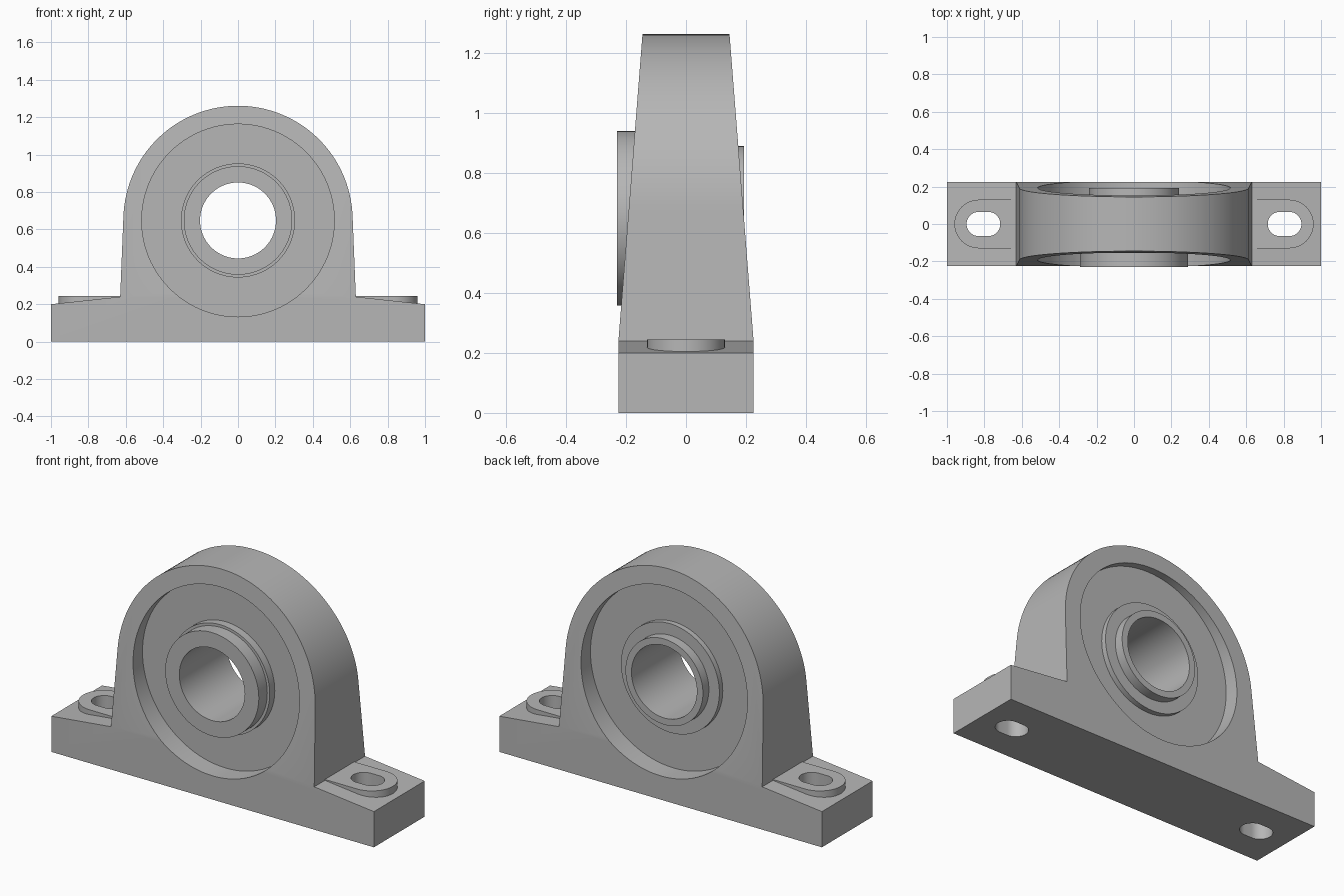
import bpy, bmesh, math

cube = bpy.data.objects.get("Cube")
if cube:
    bpy.data.objects.remove(cube, do_unlink=True)

# One cast grey for the whole model
grey = bpy.data.materials.new("cast_grey")
grey.use_nodes = True
COLOUR = (0.47, 0.47, 0.47, 1)
grey.diffuse_color = COLOUR
grey.node_tree.nodes["Principled BSDF"].inputs["Base Color"].default_value = COLOUR

CZ = 0.648          # height of the bore axis
SHOULDER = 0.24     # height where the housing meets the foot


def finish(bm, name):
    bmesh.ops.recalc_face_normals(bm, faces=bm.faces[:])
    mesh = bpy.data.meshes.new(name)
    bm.to_mesh(mesh)
    bm.free()
    mesh.materials.append(grey)
    obj = bpy.data.objects.new(name, mesh)
    bpy.context.collection.objects.link(obj)
    return obj


def skin(bm, a, b):
    """Close two matching vertex loops into a solid."""
    n = len(a)
    bm.faces.new(a)
    bm.faces.new(b[::-1])
    for i in range(n):
        j = (i + 1) % n
        bm.faces.new((a[i], b[i], b[j], a[j]))


def prism_y(bm, outline, depth):
    """Solid from an (x, z) outline; depth(z) gives the half thickness."""
    skin(bm, [bm.verts.new((x, -depth(z), z)) for x, z in outline],
         [bm.verts.new((x, depth(z), z)) for x, z in outline])


def prism_z(name, outline, z0, z1):
    bm = bmesh.new()
    skin(bm, [bm.verts.new((x, y, z0)) for x, y in outline],
         [bm.verts.new((x, y, z1)) for x, y in outline])
    return finish(bm, name)


def lathe(name, profile, steps=96):
    """Revolve a closed (radius, y) profile about the bore axis."""
    bm = bmesh.new()
    rings = []
    for i in range(steps):
        a = 2 * math.pi * i / steps
        rings.append([bm.verts.new((r * math.cos(a), y, CZ + r * math.sin(a)))
                      for r, y in profile])
    n = len(profile)
    for i in range(steps):
        p, q = rings[i], rings[(i + 1) % steps]
        for k in range(n):
            m = (k + 1) % n
            bm.faces.new((p[k], p[m], q[m], q[k]))
    return finish(bm, name)


def disc(name, r, y0, y1, steps=96):
    bm = bmesh.new()
    ang = [2 * math.pi * i / steps for i in range(steps)]
    skin(bm, *[[bm.verts.new((r * math.cos(a), y, CZ + r * math.sin(a)))
                for a in ang] for y in (y0, y1)])
    return finish(bm, name)


def stadium(x0, x1, r, steps=20):
    """Round-ended slot outline between two end centres."""
    pts = []
    for cx, start in ((x1, -math.pi / 2), (x0, math.pi / 2)):
        for i in range(steps + 1):
            a = start + math.pi * i / steps
            pts.append((cx + r * math.cos(a), r * math.sin(a)))
    return pts


def cut(target, cutter):
    mod = target.modifiers.new("cut", "BOOLEAN")
    mod.operation = "DIFFERENCE"
    mod.solver = "EXACT"
    mod.object = cutter
    bpy.context.view_layer.objects.active = target
    bpy.ops.object.modifier_apply(modifier=mod.name)


# Foot and arched housing, joined into one casting
bm = bmesh.new()
prism_y(bm, [(-1, 0), (1, 0), (1, 0.2), (0.63, SHOULDER),
             (-0.63, SHOULDER), (-1, 0.2)], lambda z: 0.225)
R = 0.613
arch = [(0.63, SHOULDER)]
for i in range(65):
    a = math.radians(2) + math.radians(176) * i / 64
    arch.append((R * math.cos(a), CZ + R * math.sin(a)))
arch.append((-0.63, SHOULDER))
prism_y(bm, arch, lambda z: 0.225 - 0.08 * (z - SHOULDER) / 1.02)
bmesh.ops.remove_doubles(bm, verts=bm.verts[:], dist=1e-5)
inner = [f for f in bm.faces if len(f.verts) == 4
         and all(abs(v.co.z - SHOULDER) < 1e-4 for v in f.verts)]
bmesh.ops.delete(bm, geom=inner, context="FACES_ONLY")
housing = finish(bm, "housing")

# Round recess on each face, and a clearance hole for the insert
cutters = [disc("front_recess_cutter", 0.515, -0.4, -0.11),
           disc("back_recess_cutter", 0.515, 0.11, 0.4),
           disc("hole_cutter", 0.26, -0.5, 0.5)]
for c in cutters:
    cut(housing, c)

# Stepped bearing insert: long collar in front, short one behind
insert = lathe("bearing_insert", [
    (0.203, -0.23), (0.29, -0.23), (0.29, -0.155), (0.305, -0.155),
    (0.305, 0.14), (0.24, 0.14), (0.24, 0.193), (0.203, 0.193)])

# Raised bolt pads with through slots
parts = [housing, insert]
for side, s in (("left", 1), ("right", -1)):
    slot = prism_z(side + "_slot_cutter",
                   [(s * x, y) for x, y in stadium(0.78, 0.83, 0.065)], -0.1, 0.5)
    pad = prism_z(side + "_bolt_pad",
                  [(s * x, y) for x, y in stadium(0.74, 0.83, 0.13)], 0.15, 0.245)
    # Carry the inner end of the pad straight into the housing wall
    for v in pad.data.vertices:
        if abs(v.co.x) < 0.745:
            v.co.x = s * (0.60 + 0.02 * (1 - abs(v.co.y) / 0.13))
    cut(pad, slot)
    cut(housing, slot)
    cutters.append(slot)
    parts.append(pad)

for c in cutters:
    bpy.data.objects.remove(c, do_unlink=True)

# Smooth curved walls, crisp edges
bpy.ops.object.select_all(action="DESELECT")
for p in parts:
    p.select_set(True)
bpy.context.view_layer.objects.active = housing
bpy.ops.object.shade_smooth_by_angle(angle=math.radians(25))
for p in parts:
    p.select_set(False)
